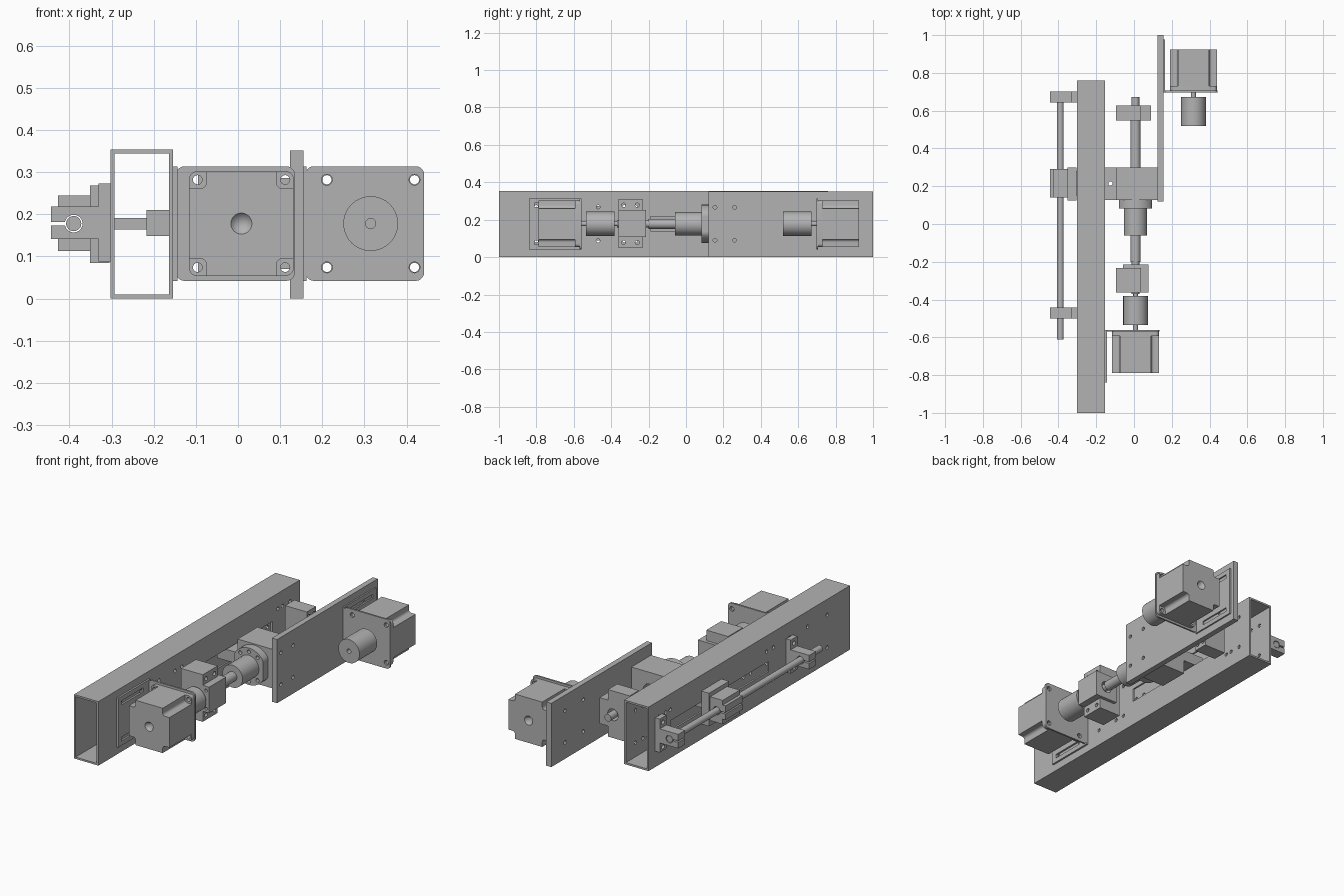
import bpy, bmesh, math
from mathutils import Matrix, Vector

if "Cube" in bpy.data.objects:
    bpy.data.objects.remove(bpy.data.objects["Cube"], do_unlink=True)

GREY = (0.45, 0.45, 0.45, 1)
metal = bpy.data.materials.new("plain grey metal")
metal.use_nodes = True
metal.diffuse_color = GREY
metal.node_tree.nodes["Principled BSDF"].inputs["Base Color"].default_value = GREY

AX, AZ = 0.008, 0.178          # drive screw axis
ROD_X = -0.39                  # guide rod axis
TURN = {"x": Matrix.Rotation(math.pi / 2, 4, "Y"),
        "y": Matrix.Rotation(-math.pi / 2, 4, "X"),
        "z": Matrix.Identity(4)}


# ---- shape helpers: each adds one solid to a bmesh ----
def box(bm, x, y, z):
    size = Vector((abs(x[1] - x[0]), abs(y[1] - y[0]), abs(z[1] - z[0])))
    mid = Vector((sum(x) / 2, sum(y) / 2, sum(z) / 2))
    bmesh.ops.create_cube(bm, size=1, matrix=Matrix.Translation(mid) @ Matrix.Diagonal(size).to_4x4())


def rod(bm, axis, centre, r, length, r2=None, n=32):
    bmesh.ops.create_cone(bm, cap_ends=True, segments=n, radius1=r, radius2=r if r2 is None else r2,
                          depth=length, matrix=Matrix.Translation(centre) @ TURN[axis])


def rod_y(bm, r, y0, y1, x=AX, z=AZ):
    rod(bm, "y", (x, (y0 + y1) / 2, z), r, abs(y1 - y0))


def prism(bm, pts, y0, y1):
    verts = [bm.verts.new((x, y0, z)) for x, z in pts]
    face = bm.faces.new(verts)
    out = bmesh.ops.extrude_face_region(bm, geom=[face])["geom"]
    bmesh.ops.translate(bm, vec=(0, y1 - y0, 0), verts=[v for v in out if isinstance(v, bmesh.types.BMVert)])


def rounded(x0, x1, z0, z1, r, steps=5):
    pts = []
    corners = [(x1 - r, z1 - r), (x0 + r, z1 - r), (x0 + r, z0 + r), (x1 - r, z0 + r)]
    for q, (cx, cz) in enumerate(corners):
        for i in range(steps + 1):
            a = math.pi / 2 * (q + i / steps)
            pts.append((cx + r * math.cos(a), cz + r * math.sin(a)))
    return pts


# ---- object helpers ----
def make(name, build):
    bm = bmesh.new()
    build(bm)
    bmesh.ops.recalc_face_normals(bm, faces=bm.faces)
    mesh = bpy.data.meshes.new(name)
    bm.to_mesh(mesh)
    bm.free()
    mesh.materials.append(metal)
    obj = bpy.data.objects.new(name, mesh)
    bpy.context.collection.objects.link(obj)
    return obj


def cut(obj, build):
    cutter = make("cutter", build)
    mod = obj.modifiers.new("cut", "BOOLEAN")
    mod.operation, mod.solver, mod.object = "DIFFERENCE", "EXACT", cutter
    bpy.context.view_layer.update()
    mesh = bpy.data.meshes.new_from_object(obj.evaluated_get(bpy.context.evaluated_depsgraph_get()))
    obj.modifiers.clear()
    obj.data = mesh
    bpy.data.objects.remove(cutter, do_unlink=True)


def holes(axis, centres, r, length):
    def build(bm):
        for c in centres:
            rod(bm, axis, c, r, length, n=16)
    return build


def grid(x, ys, dz):
    return [(x, y, AZ + s * dz) for y in ys for s in (-1, 1)]


# ---- main rectangular tube with slots for the carriage ----
tube = make("main_tube", lambda bm: box(bm, (-0.303, -0.154), (-1, 0.76), (0, 0.354)))
cut(tube, lambda bm: box(bm, (-0.293, -0.164), (-1.1, 0.9), (0.01, 0.344)))


def tube_slots(bm):
    box(bm, (-0.32, -0.28), (-0.29, 0.57), (0.15, 0.206))
    box(bm, (-0.18, -0.14), (-0.19, 0.52), (0.14, 0.216))


cut(tube, tube_slots)
cut(tube, holes("x", grid(-0.23, (-0.8, -0.63, -0.47, -0.33, -0.27, 0.57, 0.61, 0.675), 0.09), 0.01, 0.3))

# ---- side plate ----
plate = make("side_plate", lambda bm: box(bm, (0.124, 0.155), (0.12, 1), (0, 0.352)))
cut(plate, holes("x", grid(0.14, (0.155, 0.26, 0.72, 0.88), 0.088), 0.01, 0.1))


# ---- motor, angle bracket, shaft and coupler; d is the side the body lies on ----
def drive(name, cx, y, d):
    def y_at(t):
        return y + d * t

    face_holes = [(cx + i * 0.104, y, AZ + j * 0.104) for i in (-1, 1) for j in (-1, 1)]
    flange = make(name + "_bracket_face", lambda bm: prism(
        bm, rounded(cx - 0.155, cx + 0.127, AZ - 0.136, AZ + 0.136, 0.02), y_at(0), y_at(0.01)))
    cut(flange, holes("y", face_holes, 0.013, 0.1))

    wall = make(name + "_bracket_wall", lambda bm: box(
        bm, (cx - 0.162, cx - 0.152), (y_at(0), y_at(0.28)), (AZ - 0.136, AZ + 0.136)))

    def slots(bm):
        for s in (-1, 1):
            z = AZ + s * 0.1
            box(bm, (cx - 0.2, cx - 0.1), (y_at(0.06), y_at(0.25)), (z - 0.011, z + 0.011))
    cut(wall, slots)

    front = make(name + "_motor_face", lambda bm: prism(
        bm, rounded(cx - 0.124, cx + 0.124, AZ - 0.124, AZ + 0.124, 0.018), y_at(0.01), y_at(0.033)))
    cut(front, holes("y", face_holes, 0.011, 0.2))

    body = make(name + "_motor_body", lambda bm: box(
        bm, (cx - 0.124, cx + 0.124), (y_at(0.033), y_at(0.228)), (AZ - 0.124, AZ + 0.124)))

    def notches(bm):
        for i in (-1, 1):
            for j in (-1, 1):
                mx, mz = cx + i * 0.124, AZ + j * 0.124
                prism(bm, rounded(mx - 0.041, mx + 0.041, mz - 0.041, mz + 0.041, 0.015),
                      y_at(0), y_at(0.3))
    cut(body, notches)
    cut(body, lambda bm: rod(bm, "y", (cx, y_at(0.228), AZ), 0.05 if d < 0 else 0, 0.06,
                             0 if d < 0 else 0.05))

    make(name + "_motor_shaft", lambda bm: rod_y(bm, 0.013, y_at(0.01), y_at(-0.06), x=cx))
    coupler = make(name + "_coupler", lambda bm: rod_y(bm, 0.065, y_at(-0.025), y_at(-0.178), x=cx))
    cut(coupler, lambda bm: rod_y(bm, 0.012, y_at(-0.1), y_at(-0.3), x=cx))


drive("front", AX, -0.56, -1)
drive("rear", 0.315, 0.697, 1)


# ---- drive screw, stepped at both ends ----
def screw_shape(bm):
    rod_y(bm, 0.027, -0.2, 0.56)
    rod_y(bm, 0.02, 0.55, 0.672)
    rod_y(bm, 0.02, -0.37, -0.19)
    rod_y(bm, 0.012, -0.48, -0.36)


make("drive_screw", screw_shape)


# ---- bearing supports: tall wings with a central boss ----
def bearing(name, y0, y1, x1, boss_y):
    wings = make(name + "_wings", lambda bm: box(bm, (-0.095, 0.038), (y0, y1), (0.05, 0.31)))
    mid = (y0 + y1) / 2
    step = (y1 - y0) * 0.28
    cut(wings, holes("x", grid(-0.03, (mid - step, mid + step), 0.1), 0.011, 0.3))
    boss = make(name + "_boss", lambda bm: box(bm, (-0.058, x1), (y0, boss_y), (0.108, 0.252)))
    for part in (wings, boss):
        cut(part, lambda bm: rod_y(bm, 0.032, y0 - 0.1, y1 + 0.1))
    cut(boss, holes("y", [(AX + i * 0.05, y0, AZ + j * 0.05) for i in (-1, 1) for j in (-1, 1)], 0.008, 0.04))


bearing("front_bearing", -0.362, -0.232, 0.077, -0.214)
bearing("rear_bearing", 0.547, 0.628, 0.089, 0.628)

# ---- screw nut with clipped flange ----
make("nut_barrel", lambda bm: rod_y(bm, 0.062, -0.06, 0.1))
circle = [(0.102 * math.cos(a), 0.102 * math.sin(a)) for a in (math.tau * i / 48 for i in range(48))]
nut_flange = make("nut_flange", lambda bm: prism(
    bm, [(AX + max(-0.087, min(0.087, x)), AZ + z) for x, z in circle], 0.083, 0.128))
cut(nut_flange, holes("y", [(AX + 0.082 * math.cos(a), 0.1, AZ + 0.082 * math.sin(a))
                            for a in (math.radians(k) for k in (50, 90, 130, 230, 270, 310))], 0.01, 0.12))

# ---- nut housing and the arm that reaches through the tube ----
housing = make("nut_housing", lambda bm: box(bm, (-0.092, 0.124), (0.128, 0.3), (0.07, 0.286)))
cut(housing, lambda bm: rod_y(bm, 0.045, 0, 0.4))
arm = make("housing_arm", lambda bm: box(bm, (-0.217, -0.092), (0.128, 0.3), (0.148, 0.21)))
cut(arm, holes("z", [(-0.125, 0.214, AZ)], 0.011, 0.2))
make("carriage_neck", lambda bm: box(bm, (-0.31, -0.217), (0.15, 0.28), (0.164, 0.191)))

# ---- guide rod and its clamps ----
make("guide_rod", lambda bm: rod_y(bm, 0.018, -0.612, 0.7, x=ROD_X))
for label, y0, y1 in (("front", -0.5, -0.442), ("rear", 0.644, 0.702)):
    foot = make(label + "_clamp_foot", lambda bm: box(bm, (-0.331, -0.303), (y0, y1), (0.088, 0.273)))
    cut(foot, holes("x", grid(-0.32, ((y0 + y1) / 2,), 0.068), 0.012, 0.1))
    clamp = make(label + "_clamp", lambda bm: box(bm, (-0.444, -0.331), (y0, y1), (0.141, 0.219)))
    cut(clamp, lambda bm: rod_y(bm, 0.021, y0 - 0.1, y1 + 0.1, x=ROD_X))
    cut(clamp, lambda bm: box(bm, (-0.5, ROD_X), (y0 - 0.1, y1 + 0.1), (AZ - 0.004, AZ + 0.004)))

# ---- sliding carriage on the guide rod ----
make("carriage_plate", lambda bm: box(bm, (-0.351, -0.305), (0.125, 0.3), (0.085, 0.268)))
carriage = make("carriage_block", lambda bm: (
    box(bm, (-0.427, -0.351), (0.14, 0.29), (0.113, 0.245))))
cut(carriage, lambda bm: rod_y(bm, 0.022, 0, 0.4, x=ROD_X))
ridge = make("carriage_ridge", lambda bm: box(bm, (-0.444, -0.427), (0.14, 0.29), (0.141, 0.219)))
for part in (carriage, ridge):
    cut(part, lambda bm: box(bm, (-0.5, ROD_X), (0, 0.4), (AZ - 0.004, AZ + 0.004)))

# ---- smooth the round parts, keep edges sharp ----
bpy.ops.object.select_all(action="DESELECT")
for obj in bpy.context.scene.objects:
    if obj.type == "MESH":
        obj.select_set(True)
        bpy.context.view_layer.objects.active = obj
bpy.ops.object.shade_smooth_by_angle(angle=math.radians(30))
